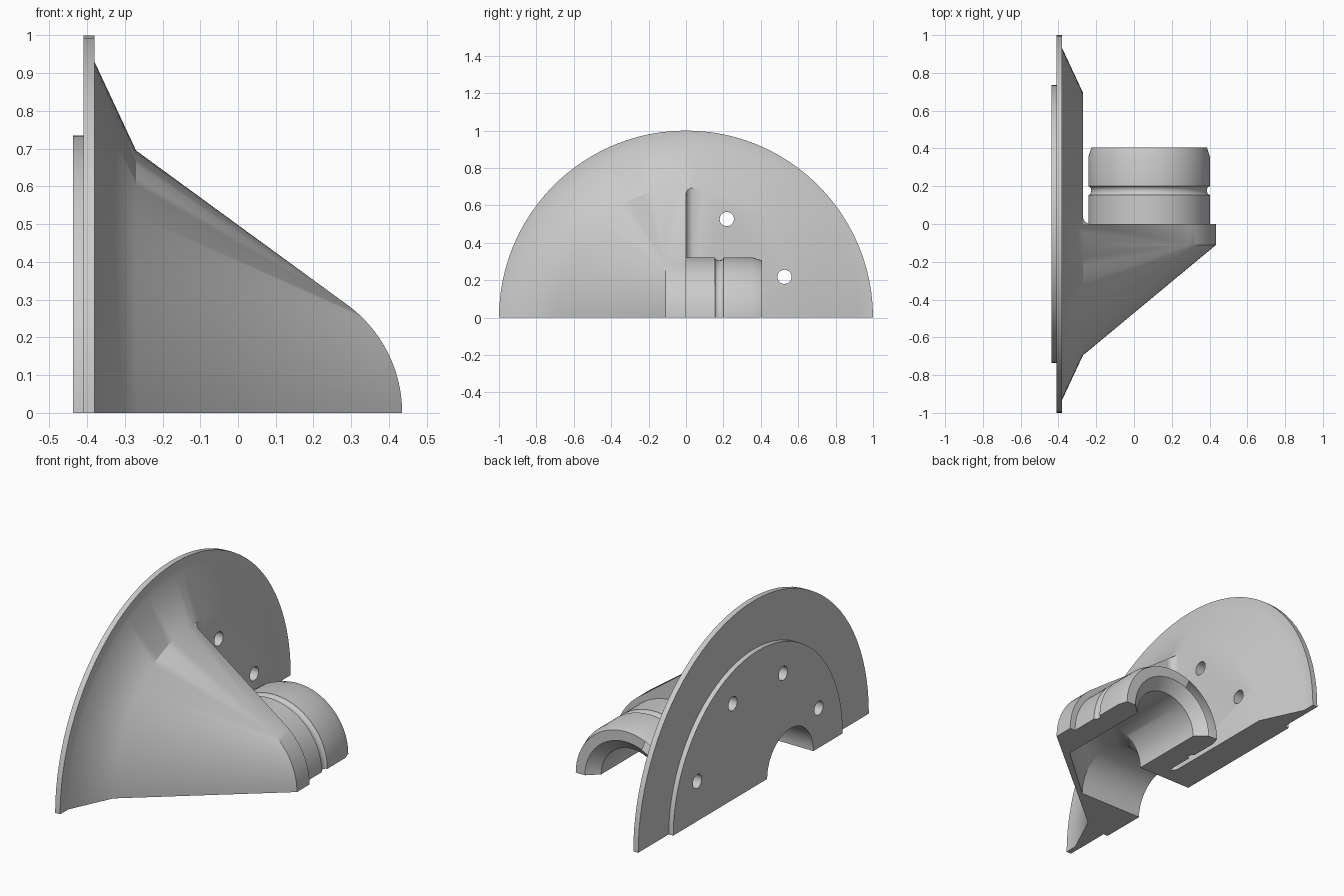
import bpy, bmesh, math
from mathutils import Vector

if "Cube" in bpy.data.objects:
    bpy.data.objects.remove(bpy.data.objects["Cube"], do_unlink=True)

SEG = 96
SPOUT_X = 0.08      # axis of the spout, which runs along y
INLET_Y = -0.28     # axis of the inlet bore, which runs along x


def finish(bm, name):
    bmesh.ops.recalc_face_normals(bm, faces=bm.faces)
    mesh = bpy.data.meshes.new(name)
    bm.to_mesh(mesh)
    bm.free()
    obj = bpy.data.objects.new(name, mesh)
    bpy.context.collection.objects.link(obj)
    return obj


def ring(axis, t, r, c=(0, 0), seg=SEG):
    """Circle of points around the x or y axis at distance t along it."""
    pts = []
    for i in range(seg):
        a = 2 * math.pi * i / seg
        u, z = c[0] + r * math.cos(a), c[1] + r * math.sin(a)
        pts.append(Vector((t, u, z)) if axis == "x" else Vector((u, t, z)))
    return pts


def lathe(name, axis, profile, c=(0, 0), seg=SEG):
    """Solid of revolution from (position, radius) pairs, capped at both ends."""
    bm = bmesh.new()
    rings = [[bm.verts.new(p) for p in ring(axis, t, r, c, seg)] for t, r in profile]
    for a, b in zip(rings, rings[1:]):
        for i in range(seg):
            j = (i + 1) % seg
            bm.faces.new((a[i], a[j], b[j], b[i]))
    bm.faces.new(rings[0])
    bm.faces.new(rings[-1])
    return finish(bm, name)


def hull(name, points):
    bm = bmesh.new()
    for p in points:
        bm.verts.new(p)
    bmesh.ops.remove_doubles(bm, verts=bm.verts, dist=0.0001)
    bmesh.ops.convex_hull(bm, input=bm.verts)
    loose = [v for v in bm.verts if not v.link_faces]
    bmesh.ops.delete(bm, geom=loose, context="VERTS")
    bmesh.ops.dissolve_limit(bm, angle_limit=0.005, verts=bm.verts, edges=bm.edges)
    return finish(bm, name)


def combine(target, other, operation):
    mod = target.modifiers.new(operation.lower(), "BOOLEAN")
    mod.operation, mod.solver, mod.object = operation, "EXACT", other
    bpy.context.view_layer.objects.active = target
    bpy.ops.object.modifier_apply(modifier=mod.name)
    bpy.data.objects.remove(other, do_unlink=True)


# Flange: backing plate, rim disc and tapered shoulder
body = lathe("flanged_elbow", "x", [(-0.437, 0.735), (-0.41, 0.735), (-0.41, 1.0),
                                    (-0.38, 1.0), (-0.38, 0.93), (-0.27, 0.695)])

# Elbow housing: hull between the half shoulder and the spout collar
shoulder = [p for x in (-0.3, -0.27) for p in ring("x", x, 0.695) if p.y < 0.0001]
collar = [p for y in (-0.11, 0.0) for p in ring("y", y, 0.355, (SPOUT_X, 0))]
combine(body, hull("elbow_housing", shoulder + collar), "UNION")

# Fillet where the housing wall meets the flange
outline = [(-0.23, -0.02), (-0.28, -0.02), (-0.28, 0.04)]
outline += [(-0.23 - 0.04 * math.cos(a), 0.04 - 0.04 * math.sin(a))
            for a in (math.pi / 2 * i / 8 for i in range(9))]
bm = bmesh.new()
low = [bm.verts.new((x, y, -0.2)) for x, y in outline]
top = [bm.verts.new((x, y, 0.692 - 0.732 * (x + 0.27))) for x, y in outline]
bm.faces.new(low)
bm.faces.new(top)
for i in range(len(low)):
    j = (i + 1) % len(low)
    bm.faces.new((low[i], low[j], top[j], top[i]))
combine(body, finish(bm, "wall_fillet"), "UNION")

# Spout pipe with a rounded groove and a chamfered tip
groove = [(0.177 - 0.023 * math.cos(a), 0.322 - 0.016 * math.sin(a))
          for a in (math.pi * i / 8 for i in range(9))]
spout = [(-0.05, 0.322)] + groove + [(0.355, 0.322), (0.405, 0.306)]
combine(body, lathe("spout_pipe", "y", spout, (SPOUT_X, 0)), "UNION")

# Inner passage: inlet bore, slanted turn and spout bore
turn = [p for y in (-0.2, -0.08) for p in ring("y", y, 0.19, (SPOUT_X, 0))]
turn += [p for x in (-0.11, -0.05) for p in ring("x", x, 0.2, (INLET_Y, 0))]
passage = hull("passage_turn", turn)
combine(passage, lathe("inlet_bore", "x", [(-0.5, 0.2), (-0.06, 0.2)], (INLET_Y, 0)), "UNION")
combine(passage, lathe("spout_bore", "y", [(-0.15, 0.19), (0.35, 0.19), (0.405, 0.25),
                                           (0.45, 0.25)], (SPOUT_X, 0)), "UNION")
combine(body, passage, "DIFFERENCE")

# Bolt holes: blind behind the housing, open on the other side
for k in range(4):
    a = math.radians(22.5 + 45 * k)
    centre = (0.57 * math.cos(a), 0.57 * math.sin(a))
    end = -0.2 if centre[0] > 0 else -0.28
    combine(body, lathe("bolt_hole", "x", [(-0.5, 0.038), (end, 0.038)], centre, 32),
            "DIFFERENCE")

# Cut away the lower half
bm = bmesh.new()
bmesh.ops.create_cube(bm, size=4)
bmesh.ops.translate(bm, verts=bm.verts, vec=(0, 0, -2))
combine(body, finish(bm, "lower_half"), "DIFFERENCE")

# Plain grey finish
grey = bpy.data.materials.new("plain_grey")
grey.use_nodes = True
colour = (0.6, 0.6, 0.6, 1)
grey.diffuse_color = colour
grey.node_tree.nodes["Principled BSDF"].inputs["Base Color"].default_value = colour
body.data.materials.clear()
body.data.materials.append(grey)

bpy.ops.object.select_all(action="DESELECT")
body.select_set(True)
bpy.context.view_layer.objects.active = body
bpy.ops.object.shade_smooth_by_angle(angle=math.radians(30))
